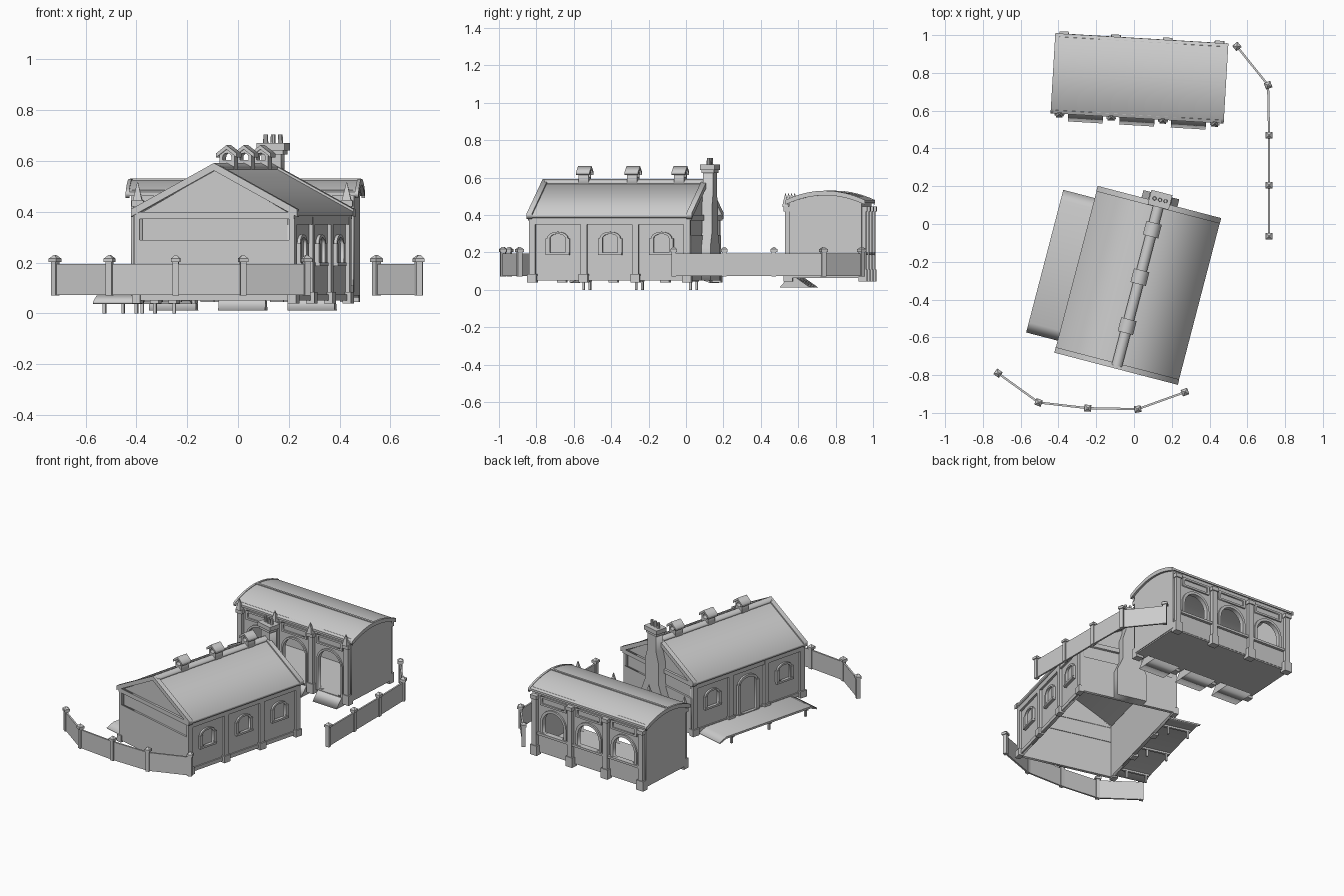
import bpy, bmesh
from math import radians, sin, cos, pi, atan2
from mathutils import Matrix, Vector

if "Cube" in bpy.data.objects:
    bpy.data.objects.remove(bpy.data.objects["Cube"])

T, R = Matrix.Translation, Matrix.Rotation
WORLD = Matrix.Identity(4)
HOUSE = T((0.02, -0.325, 0)) @ R(radians(-14.6), 4, 'Z')
SHED = T((0.029, 0.771, 0)) @ R(radians(-3.4), 4, 'Z')


def finish(name, bm, group):
    bmesh.ops.remove_doubles(bm, verts=bm.verts, dist=1e-5)
    bmesh.ops.recalc_face_normals(bm, faces=bm.faces)
    me = bpy.data.meshes.new(name)
    bm.to_mesh(me)
    bm.free()
    ob = bpy.data.objects.new(name, me)
    ob.matrix_world = group
    bpy.context.scene.collection.objects.link(ob)
    return ob


def box(name, group, x, y, z0, z1, sx, sy, top=1.0):
    """Box (or tapered block) standing on z0."""
    bm = bmesh.new()
    bmesh.ops.create_cube(bm, size=1)
    for v in bm.verts:
        k = top if v.co.z > 0 else 1
        v.co = (x + v.co.x * sx * k, y + v.co.y * sy * k, z1 if v.co.z > 0 else z0)
    return finish(name, bm, group)


def slab(name, group, loops, depth, x=0, y=0, ang=0):
    """Outline (plus holes) extruded; ang 0 faces -y, 90 faces +x, 180 +y, -90 -x."""
    cu = bpy.data.curves.new(name, 'CURVE')
    cu.dimensions, cu.fill_mode, cu.extrude = '2D', 'BOTH', depth / 2
    for pts in loops:
        sp = cu.splines.new('POLY')
        sp.points.add(len(pts) - 1)
        for p, c in zip(sp.points, pts):
            p.co = (c[0], c[1], 0, 1)
        sp.use_cyclic_u = True
    tmp = bpy.data.objects.new(name + "_curve", cu)
    bpy.context.scene.collection.objects.link(tmp)
    me = bpy.data.meshes.new_from_object(tmp.evaluated_get(bpy.context.evaluated_depsgraph_get()))
    bm = bmesh.new()
    bm.from_mesh(me)
    bpy.data.objects.remove(tmp)
    bpy.data.curves.remove(cu)
    bpy.data.meshes.remove(me)
    bm.transform(T((x, y, 0)) @ R(radians(ang), 4, 'Z') @ R(pi / 2, 4, 'X'))
    return finish(name, bm, group)


def rect(x0, x1, z0, z1):
    return [(x0, z0), (x1, z0), (x1, z1), (x0, z1)]


def arch(cx, w, z0, spring, rise, n=10):
    return [(cx - w / 2, z0), (cx + w / 2, z0)] + [
        (cx + w / 2 * cos(pi * i / n), spring + rise * sin(pi * i / n)) for i in range(n + 1)]


def chevron(w, eave, peak, t):
    return [(-w, eave), (0, peak), (w, eave), (w, eave - t), (0, peak - t), (-w, eave - t)]


# ---------- house: walls, gables, roof ----------
for s, a in ((1, 90), (-1, -90)):
    slab("house_side_wall", HOUSE, [rect(-0.44, 0.44, 0.05, 0.4)], 0.015, s * 0.303, 0, a)
    box("eave_frieze", HOUSE, s * 0.315, 0, 0.35, 0.385, 0.02, 0.88)
    box("side_plinth", HOUSE, s * 0.312, 0, 0.05, 0.075, 0.012, 0.88)
    for y in (-0.43, -0.145, 0.14, 0.425):
        box("house_pilaster", HOUSE, s * 0.315, y, 0.05, 0.38, 0.022, 0.035)
        box("pilaster_foot", HOUSE, s * 0.317, y, 0.04, 0.085, 0.034, 0.05)
for s, a in ((-1, 0), (1, 180)):
    slab("house_end_wall", HOUSE, [rect(-0.312, 0.312, 0.05, 0.29)], 0.02, 0, s * 0.437, a)
    slab("end_upper_band", HOUSE, [rect(-0.308, 0.308, 0.29, 0.375)], 0.012, 0, s * 0.429, a)
    slab("end_beam", HOUSE, [rect(-0.325, 0.325, 0.372, 0.4)], 0.025, 0, s * 0.439, a)
    slab("gable", HOUSE, [[(-0.31, 0.39), (0.31, 0.39), (0, 0.565)]], 0.015, 0, s * 0.43, a)
    slab("gable_trim", HOUSE, [chevron(0.338, 0.41, 0.592, 0.03)], 0.03, 0, s * 0.441, a)
slab("house_roof", HOUSE, [chevron(0.337, 0.4, 0.582, 0.015)], 0.89)
slab("ridge_cap", HOUSE, [chevron(0.028, 0.577, 0.592, 0.012)], 0.88)

# windows and door
def opening(name, s, y, z0, spring, w):
    ang = 90 * s
    c = y * s
    slab(name + "_frame", HOUSE, [arch(c, w + 0.03, z0 - 0.005, spring, w * 0.42),
                                  arch(c, w, z0, spring, w * 0.28)], 0.014, s * 0.316, 0, ang)
    box(name + "_sill", HOUSE, s * 0.318, y, z0 - 0.013, z0, 0.024, w + 0.045)
    for k in (-1, 1):
        box(name + "_jamb", HOUSE, s * 0.317, y + k * (w / 2 + 0.013), z0, spring, 0.018, 0.022)

for y in (-0.29, 0, 0.283):
    opening("window", 1, y, 0.2, 0.275, 0.085)
    if y:
        opening("window", -1, y, 0.2, 0.275, 0.085)
opening("door", -1, 0, 0.075, 0.27, 0.12)

# roof ventilators
for y in (-0.223, 0.045, 0.305):
    body = [(-0.03, 0.54), (0.03, 0.54), (0.03, 0.625), (0, 0.648), (-0.03, 0.625)]
    slab("ventilator", HOUSE, [body, arch(0, 0.036, 0.603, 0.615, 0.016, 6)], 0.055, 0, y)
    slab("ventilator_roof", HOUSE, [chevron(0.042, 0.63, 0.662, 0.016)], 0.075, 0, y)

# chimney
half = [(0.098, 0.05), (0.098, 0.23), (0.062, 0.31), (0.062, 0.45), (0.04, 0.52), (0.04, 0.64)]
slab("chimney", HOUSE, [half + [(-x, z) for x, z in reversed(half)]], 0.056, 0, 0.468)
box("chimney_collar", HOUSE, 0, 0.468, 0.625, 0.642, 0.098, 0.068)
box("chimney_cap", HOUSE, 0, 0.468, 0.642, 0.67, 0.115, 0.08)
for x in (-0.03, 0, 0.03):
    bm = bmesh.new()
    bmesh.ops.create_cone(bm, cap_ends=True, segments=8, radius1=0.011, radius2=0.009, depth=0.04,
                          matrix=T((x, 0.468, 0.685)))
    finish("chimney_pot", bm, HOUSE)

# side platform on posts
slab("platform", HOUSE, [[(-0.39, 0.045), (-0.335, 0.07), (0.335, 0.07), (0.39, 0.045), (0.385, 0.037),
                          (0.335, 0.057), (-0.335, 0.057), (-0.385, 0.037)]], 0.2, -0.409, 0, 90)
for y in (-0.32, -0.03, 0.27):
    box("platform_beam", HOUSE, -0.41, y, 0.045, 0.058, 0.18, 0.015)
    for x in (-0.48, -0.35):
        box("platform_post", HOUSE, x, y, 0, 0.058, 0.012, 0.012)

# ---------- shed ----------
bays = (-0.273, 0, 0.273)
slab("shed_front_wall", SHED, [rect(-0.435, 0.435, 0.07, 0.485)] +
     [arch(x, 0.175, 0.078, 0.27, 0.087, 14) for x in bays], 0.02, 0, -0.185, 0)
slab("shed_back_wall", SHED, [rect(-0.435, 0.435, 0.07, 0.485)] +
     [arch(x, 0.165, 0.2, 0.27, 0.083, 14) for x in bays], 0.02, 0, 0.185, 180)


def arc(w, edge, top, n=16):
    return [(w * (2 * i / n - 1), edge + (top - edge) * (1 - (2 * i / n - 1) ** 2)) for i in range(n + 1)]

for s in (-1, 1):
    slab("shed_end_wall", SHED, [[(0.195, 0.07), (-0.195, 0.07)] + arc(0.195, 0.475, 0.517)],
         0.02, s * 0.43, 0, 90)
    slab("roof_end_rim", SHED, [arc(0.213, 0.48, 0.53) + arc(0.213, 0.455, 0.505)[::-1]],
         0.014, s * 0.452, 0, 90)
roof = slab("shed_roof", SHED, [arc(0.212, 0.477, 0.526, 24) + arc(0.212, 0.463, 0.513, 24)[::-1]], 0.91, 0, 0, 90)
bpy.context.view_layer.objects.active = roof
roof.select_set(True)
bpy.ops.object.shade_smooth_by_angle()
box("shed_ridge_strip", SHED, 0, 0, 0.522, 0.532, 0.91, 0.014)
box("shed_floor", SHED, 0, 0, 0.062, 0.078, 0.87, 0.385)

# pilasters, finials, arch trims and panels on both long sides
for s, a in ((-1, 0), (1, 180)):
    for x in (-0.412, -0.137, 0.137, 0.412):
        box("shed_pilaster", SHED, x, s * 0.2, 0.06, 0.43, 0.036, 0.034)
        box("shed_pilaster_foot", SHED, x, s * 0.2, 0.045, 0.11, 0.052, 0.046)
        box("shed_pilaster_cap", SHED, x, s * 0.2, 0.42, 0.445, 0.048, 0.048)
        if s < 0:
            box("finial", SHED, x, -0.215, 0.445, 0.515, 0.036, 0.034, 0.1)
    for x in bays:
        slab("wall_panel_frame", SHED, [rect(x - 0.1, x + 0.1, 0.385, 0.445),
                                        rect(x - 0.085, x + 0.085, 0.397, 0.433)], 0.014, 0, s * 0.198, a)
        z0 = 0.078 if s < 0 else 0.2
        trim = arch(x, 0.2, z0 - 0.004, 0.27, 0.1, 14)
        hole = arch(x, 0.175, z0, 0.27, 0.087, 14) if s < 0 else arch(x, 0.165, z0, 0.27, 0.083, 14)
        slab("arch_trim", SHED, [trim, hole], 0.012, 0, s * 0.199, a)
        if s > 0:
            box("window_ledge", SHED, x, 0.2, 0.185, 0.2, 0.235, 0.026)

# entrance ramps
for x in bays:
    slab("entrance_ramp", SHED, [[(-0.25, 0.012), (-0.195, 0.075), (-0.175, 0.075), (-0.085, 0.012)]],
         0.185, x, 0, 90)

# ---------- fences ----------
fences = ([(-0.72, -0.79), (-0.505, -0.945), (-0.245, -0.975), (0.02, -0.98), (0.27, -0.89)],
          [(0.545, 0.94), (0.71, 0.735), (0.715, 0.47), (0.715, 0.205), (0.715, -0.065)])
for pts in fences:
    vs = [Vector((*p, 0)) for p in pts]
    for i, p in enumerate(vs):
        d = vs[min(i + 1, 4)] - vs[max(i - 1, 0)]
        g = T(p) @ R(atan2(d.y, d.x), 4, 'Z')
        box("fence_post", g, 0, 0, 0.07, 0.205, 0.024, 0.024)
        box("fence_post_cap", g, 0, 0, 0.202, 0.217, 0.036, 0.036)
        box("fence_post_tip", g, 0, 0, 0.217, 0.23, 0.034, 0.034, 0.2)
        if i < 4:
            e = vs[i + 1] - p
            box("fence_panel", T((p + vs[i + 1]) / 2) @ R(atan2(e.y, e.x), 4, 'Z'),
                0, 0, 0.073, 0.195, e.length, 0.011)
